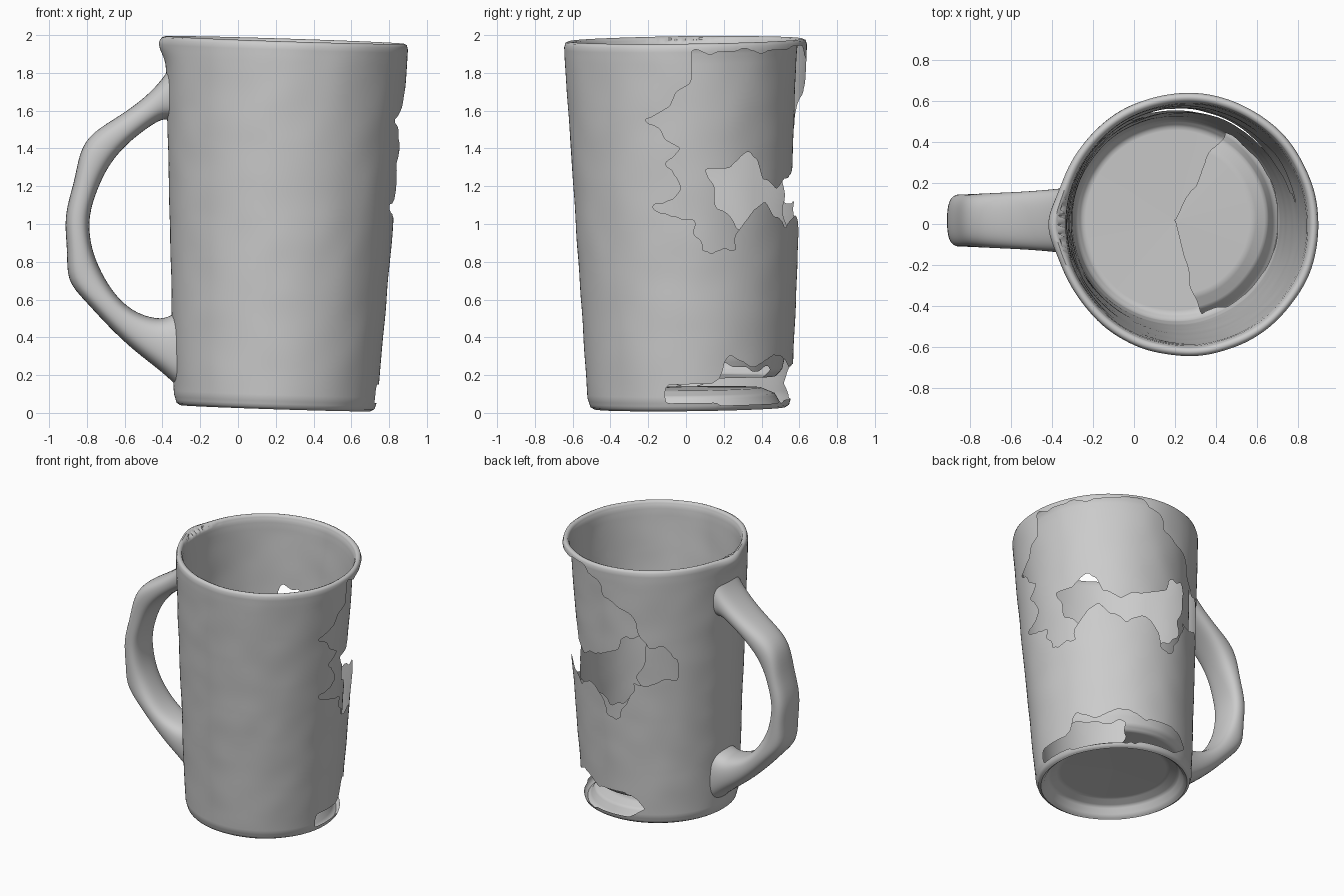
import bpy, bmesh, math
from mathutils import Vector, Euler, noise

if "Cube" in bpy.data.objects:
    bpy.data.objects.remove(bpy.data.objects["Cube"])


def inside(x, y, poly):
    hit = False
    for (x1, y1), (x2, y2) in zip(poly, poly[1:] + poly[:1]):
        if (y1 > y) != (y2 > y) and x < (x2 - x1) * (y - y1) / (y2 - y1) + x1:
            hit = not hit
    return hit


def densify(points, step):
    out = []
    for (r1, z1), (r2, z2) in zip(points, points[1:]):
        n = max(1, math.ceil(math.hypot(r2 - r1, z2 - z1) / step))
        out += [(r1 + (r2 - r1) * k / n, z1 + (z2 - z1) * k / n) for k in range(n)]
    return out + [points[-1]]


def finish(bm, name):
    bmesh.ops.recalc_face_normals(bm, faces=bm.faces)
    me = bpy.data.meshes.new(name)
    bm.to_mesh(me)
    bm.free()
    ob = bpy.data.objects.new(name, me)
    bpy.context.collection.objects.link(ob)
    bpy.ops.object.select_all(action='DESELECT')
    ob.select_set(True)
    bpy.context.view_layer.objects.active = ob
    bpy.ops.object.shade_smooth_by_angle(angle=math.radians(50))
    return ob


# Cup profile (radius, height): foot recess and outside, then rim and inside
OUTSIDE = [(0.004, 0.115), (0.38, 0.105), (0.45, 0.075), (0.485, 0.015), (0.505, 0.0),
           (0.525, 0.012), (0.54, 0.06), (0.64, 1.86), (0.642, 1.92)]
INSIDE = [(0.642, 1.92), (0.635, 1.943), (0.62, 1.95), (0.604, 1.943), (0.592, 1.91),
          (0.587, 1.86), (0.507, 0.27), (0.49, 0.2), (0.455, 0.165), (0.004, 0.155)]

# Broken-away patches as (azimuth in degrees, height)
OUTER_PATCH = [(3, 1.91), (5, 1.75), (-18, 1.55), (-4, 1.42), (-8, 1.32), (0, 1.18),
               (-18, 1.08), (5, 1.02), (6, 0.88), (25, 0.85), (28, 0.98), (45, 1.1),
               (60, 0.95), (75, 1.05), (88, 0.8), (98, 0.82), (108, 1.08), (136, 1.1),
               (140, 1.25), (130, 1.37), (118, 1.36), (110, 1.58), (90, 1.75), (76, 1.91)]
INNER_HOLE = [(10, 1.26), (22, 1.29), (38, 1.4), (46, 1.22), (62, 1.18), (85, 1.25),
              (104, 1.42), (116, 1.42), (114, 1.15), (100, 0.9), (88, 0.85), (70, 1.0),
              (50, 0.92), (30, 0.96), (18, 1.1)]
FOOT_SLOT = [(-14, 0.05), (-12, 0.14), (15, 0.14), (22, 0.3), (38, 0.22), (55, 0.29),
             (75, 0.22), (98, 0.24), (114, 0.12), (100, 0.04), (30, 0.03)]


def broken(p, outer):
    az = math.degrees(math.atan2(p.y, p.x))
    r = math.hypot(p.x, p.y)
    n = noise.noise(p * 9)
    n2 = noise.noise(p * 9 + Vector((5, 3, 1)))
    a, z = az + 5 * n, p.z + 0.04 * n2
    if outer:
        return r > 0.515 and (inside(a, z, OUTER_PATCH) or inside(a, p.z + 0.01 * n, FOOT_SLOT))
    if p.z < 0.26:      # floor layer is lost on one side of a crack
        lost_side = p.x > 0.5 * p.y + 0.07 * n
        return lost_side and -75 < a < 62 and z < 0.25 - 0.06 * abs(a) / 75
    return inside(a, z, INNER_HOLE)


# Cup body, revolved and then broken
SEG = 260
outer_pts = densify(OUTSIDE, 0.017)
pts = outer_pts + densify(INSIDE, 0.017)[1:]
bm = bmesh.new()
rings = []
for r, z in pts:
    ring = []
    for k in range(SEG):
        a = 2 * math.pi * k / SEG
        ring.append(bm.verts.new((r * math.cos(a), r * math.sin(a), z)))
    rings.append(ring)
for i, (lo, hi) in enumerate(zip(rings, rings[1:])):
    for k in range(SEG):
        j = (k + 1) % SEG
        quad = (lo[k], lo[j], hi[j], hi[k])
        mid = sum((v.co for v in quad), Vector()) / 4
        if not broken(mid, i < len(outer_pts) - 1):
            bm.faces.new(quad)
bm.faces.new(rings[0])
bmesh.ops.delete(bm, geom=[v for v in bm.verts if not v.link_faces], context='VERTS')
# Soften the stair-stepped broken edges
for _ in range(2):
    moved = {}
    for v in bm.verts:
        near = [e.other_vert(v).co for e in v.link_edges if e.is_boundary]
        if len(near) == 2:
            moved[v] = v.co * 0.4 + (near[0] + near[1]) * 0.3
    for v, co in moved.items():
        v.co = co
# Slight hand-formed unevenness, and the rim swelling above the handle
for v in bm.verts:
    x, y, z = v.co
    v.co += Vector((x, y, 0)) * 0.006 * noise.noise(v.co * 5)
    if x < -0.5 and math.hypot(x, y) > 0.6:
        v.co.x -= 0.035 * math.exp(-(y / 0.13) ** 2 - ((z - 1.91) / 0.07) ** 2)
cup = finish(bm, "cup_body")
cup.rotation_euler = Euler((0.012, 0.032, 0))
cup.location = (0.198, 0.02, 0.025)

# Handle stations: outer x, z, inner x, z, half width
STATIONS = [(-0.355, 1.84, -0.35, 1.55, 0.16), (-0.40, 1.765, -0.40, 1.56, 0.155),
            (-0.49, 1.67, -0.48, 1.51, 0.147), (-0.62, 1.575, -0.59, 1.425, 0.14),
            (-0.775, 1.485, -0.68, 1.32, 0.135), (-0.84, 1.385, -0.735, 1.21, 0.13),
            (-0.865, 1.22, -0.775, 1.10, 0.13), (-0.925, 1.04, -0.792, 1.00, 0.13),
            (-0.9, 0.86, -0.778, 0.87, 0.13), (-0.91, 0.70, -0.725, 0.74, 0.13),
            (-0.815, 0.60, -0.65, 0.62, 0.135), (-0.68, 0.45, -0.56, 0.54, 0.135),
            (-0.54, 0.32, -0.47, 0.505, 0.14), (-0.41, 0.225, -0.39, 0.495, 0.15),
            (-0.32, 0.14, -0.33, 0.53, 0.16)]


def soft(t):
    return math.copysign(abs(t) ** 0.75, t)


bm = bmesh.new()
rings = []
for ox, oz, ix, iz, w in STATIONS:
    o, i = Vector((ox, 0.017, oz)), Vector((ix, 0.017, iz))
    ring = []
    for k in range(16):
        a = 2 * math.pi * k / 16
        ring.append(bm.verts.new((o + i) / 2 + (o - i) * 0.51 * soft(math.cos(a))
                                 + Vector((0, w * soft(math.sin(a)), 0))))
    rings.append(ring)
for lo, hi in zip(rings, rings[1:]):
    for k in range(16):
        j = (k + 1) % 16
        bm.faces.new((lo[k], lo[j], hi[j], hi[k]))
handle = finish(bm, "handle")
sub = handle.modifiers.new("smooth", 'SUBSURF')
sub.levels = sub.render_levels = 2
